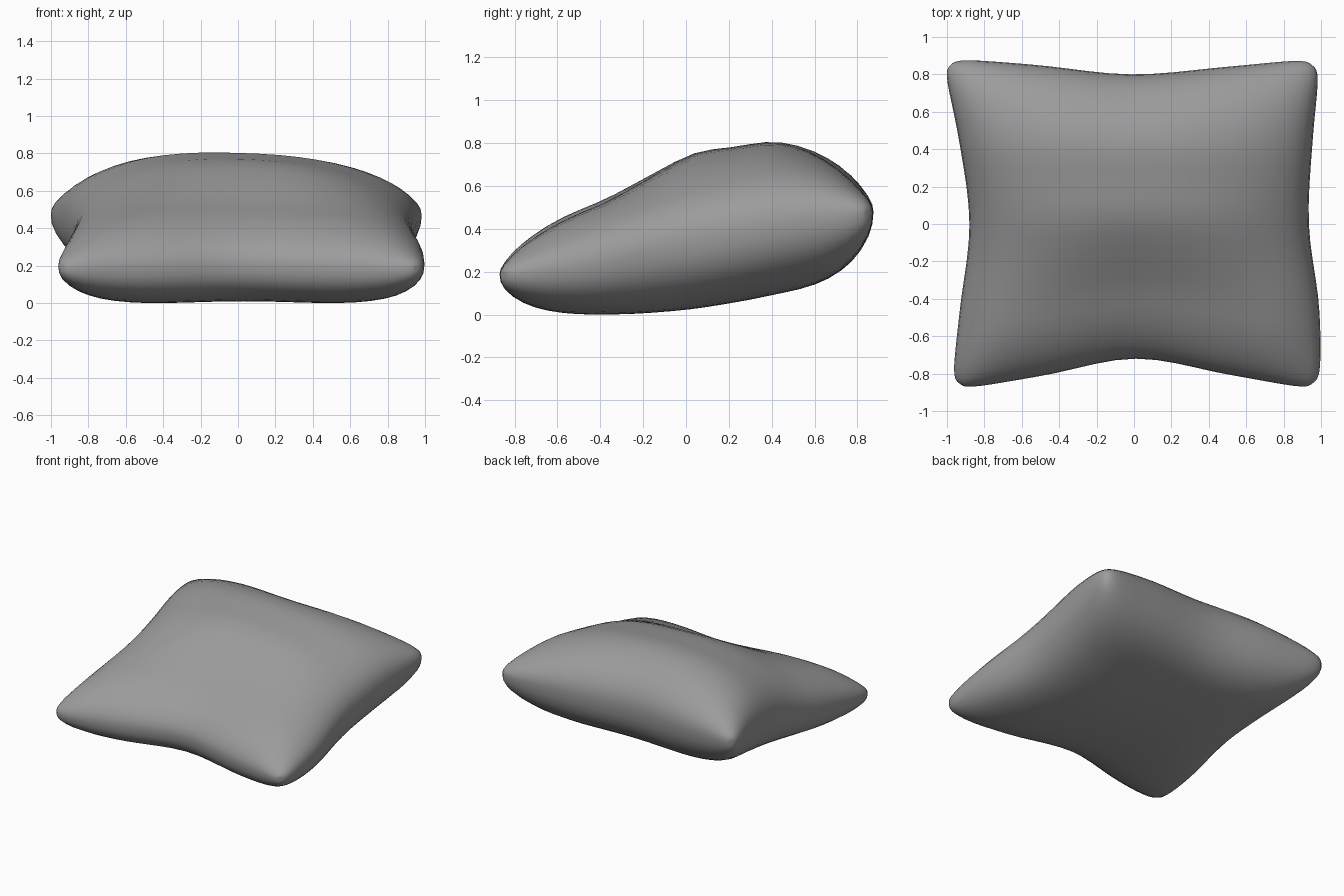
import bpy, bmesh, math

if "Cube" in bpy.data.objects:
    bpy.data.objects.remove(bpy.data.objects["Cube"])

N = 28  # grid divisions per side


def curve(pts, s):
    """Catmull-Rom through evenly spaced values, s in [-1, 1]."""
    n = len(pts) - 1
    t = (s + 1) / 2 * n
    i = min(int(t), n - 1)
    f = t - i
    b, c = pts[i], pts[i + 1]
    a = pts[i - 1] if i > 0 else 2 * b - c
    d = pts[i + 2] if i + 2 <= n else 2 * c - b
    return 0.5 * (2 * b + (c - a) * f + (2 * a - 5 * b + 4 * c - d) * f * f
                  + (3 * b - a - 3 * c + d) * f ** 3)


# Seam outline, pinched in between the corners
LEFT = [-0.98, -0.93, -0.88, -0.935, -1.03]
RIGHT = [1.0, 0.99, 0.935, 0.955, 1.0]
FRONT = [-0.895, -0.81, -0.72, -0.805, -0.895]
BACK = [0.89, 0.85, 0.80, 0.84, 0.89]
# Fullness from front to back: upper cover (dented middle, fuller sides), lower cover
MIDDLE = [0.72, 0.72, 0.73, 0.86, 0.99, 1.02, 1.11, 1.13, 1.1]
SIDES = [0.92, 0.90, 0.85, 0.86, 0.94, 1.0, 1.09, 1.12, 1.1]
LOWER = [0.30, 0.295, 0.30, 0.315, 0.33, 0.335, 0.345, 0.38, 0.42]


def point(u, v, side):
    k = 1 - 0.05 * (u * v) ** 16          # blunt corners
    a, b = (u + 1) / 2, (v + 1) / 2
    x = k * (curve(LEFT, v) * (1 - a) + curve(RIGHT, v) * a)
    y = k * (curve(FRONT, u) * (1 - b) + curve(BACK, u) * b)
    z = 0.355 + 0.167 * y + 0.02 * math.sin(math.pi * v) * u ** 4  # tilted seam
    if side > 0:
        w = min(1, 1.6 * u * u)
        full = curve(MIDDLE, v) * (1 - w) + curve(SIDES, v) * w
        z += (0.415 * full * max(0, 1 - abs(u) ** 2.5) ** 0.45
              * max(0, 1 - v * v) ** 0.5 * (1 - 0.07 * u))
    else:          # lower cover, flatter
        z -= (curve(LOWER, v) * (0.94 + 0.1 * u * u)
              * max(0, 1 - u ** 4) ** 0.45 * max(0, 1 - abs(v) ** 3) ** 0.42)
    return x, y, z


# Cushion: two puffed covers joined along the seam
bm = bmesh.new()
par = [math.sin(math.pi / 2 * (2 * i / N - 1)) for i in range(N + 1)]
for side in (1, -1):
    g = [[bm.verts.new(point(u, v, side)) for u in par] for v in par]
    for j in range(N):
        for i in range(N):
            q = [g[j][i], g[j][i + 1], g[j + 1][i + 1], g[j + 1][i]]
            bm.faces.new(q if side > 0 else q[::-1])
bmesh.ops.remove_doubles(bm, verts=bm.verts, dist=0.0005)
bmesh.ops.recalc_face_normals(bm, faces=bm.faces)

# Rest on the ground
low = min(v.co.z for v in bm.verts)
bmesh.ops.translate(bm, verts=bm.verts, vec=(0, 0, -low))
for f in bm.faces:
    f.smooth = True
mesh = bpy.data.meshes.new("cushion")
bm.to_mesh(mesh)
bm.free()

# Darker grey cloth
cloth = bpy.data.materials.new("cloth")
cloth.diffuse_color = (0.33, 0.33, 0.33, 1)
cloth.use_nodes = True
cloth.node_tree.nodes["Principled BSDF"].inputs["Base Color"].default_value = cloth.diffuse_color
mesh.materials.append(cloth)
bpy.context.collection.objects.link(bpy.data.objects.new("cushion", mesh))
